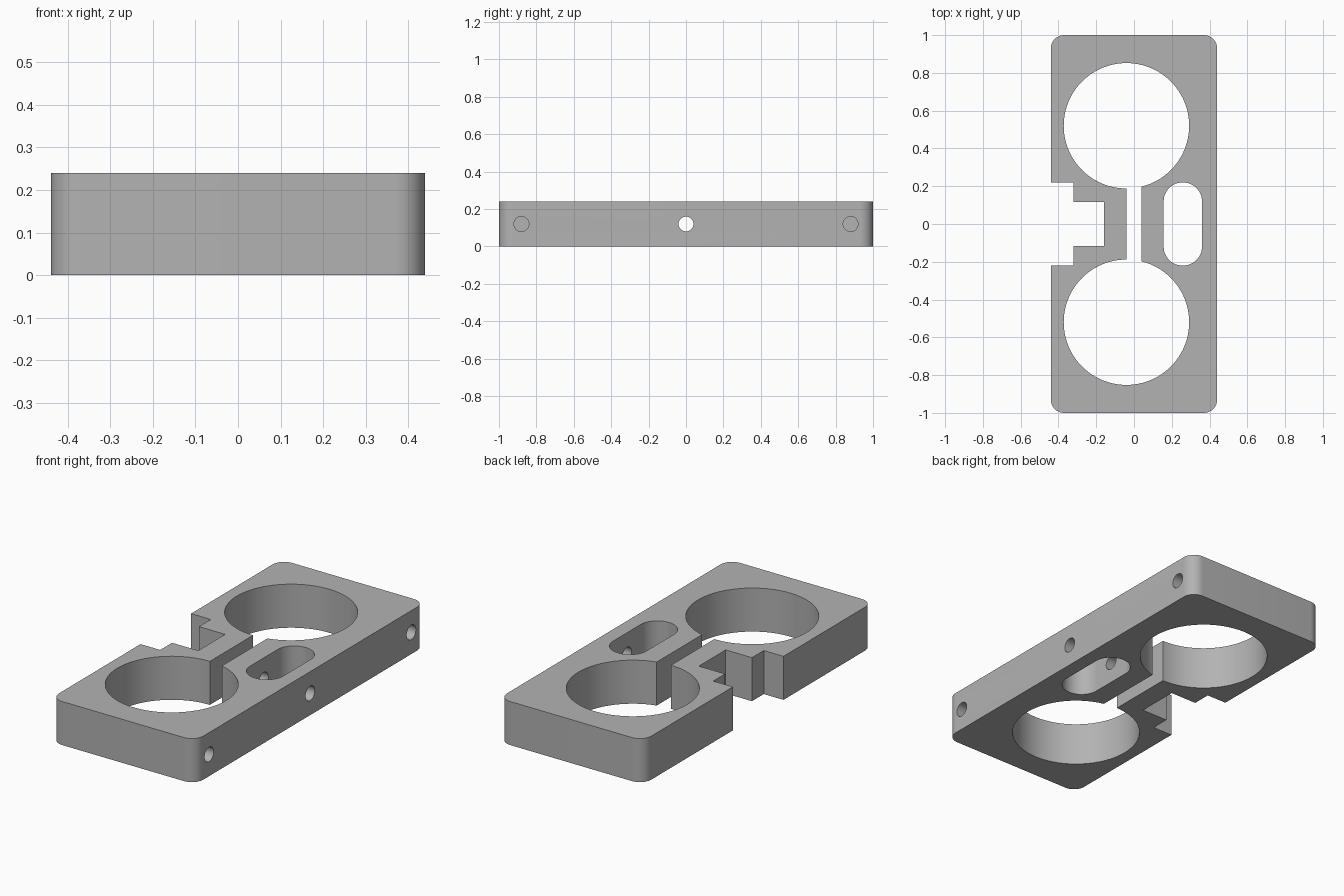
import bpy
import bmesh
import math
from mathutils import Matrix

cube = bpy.data.objects.get("Cube")
if cube:
    bpy.data.objects.remove(cube, do_unlink=True)

HEIGHT = 0.24
MID = HEIGHT / 2

grey = bpy.data.materials.new("plain grey")
grey.use_nodes = True
colour = (0.45, 0.45, 0.45, 1)
grey.diffuse_color = colour
grey.node_tree.nodes["Principled BSDF"].inputs["Base Color"].default_value = colour


def make_object(name, bm):
    bmesh.ops.recalc_face_normals(bm, faces=bm.faces)
    mesh = bpy.data.meshes.new(name)
    bm.to_mesh(mesh)
    bm.free()
    mesh.materials.append(grey)
    obj = bpy.data.objects.new(name, mesh)
    bpy.context.collection.objects.link(obj)
    return obj


def rounded_box(name, x0, x1, y0, y1, z0, z1, radius=0, segments=12):
    """Upright box whose vertical edges may be rounded."""
    bm = bmesh.new()
    size = Matrix.Diagonal((x1 - x0, y1 - y0, z1 - z0, 1))
    centre = Matrix.Translation(((x0 + x1) / 2, (y0 + y1) / 2, (z0 + z1) / 2))
    bmesh.ops.create_cube(bm, size=1, matrix=centre @ size)
    if radius:
        upright = [e for e in bm.edges
                   if abs(e.verts[0].co.z - e.verts[1].co.z) > 0.01]
        bmesh.ops.bevel(bm, geom=upright, offset=radius, segments=segments,
                        profile=0.5, affect='EDGES')
    return make_object(name, bm)


def cylinder(name, centre, radius, length, sides, along_x=False):
    bm = bmesh.new()
    turn = Matrix.Rotation(math.pi / 2 if along_x else 0, 4, 'Y')
    bmesh.ops.create_cone(bm, cap_ends=True, segments=sides, radius1=radius,
                          radius2=radius, depth=length,
                          matrix=Matrix.Translation(centre) @ turn)
    return make_object(name, bm)


# Main block with rounded corners
block = rounded_box("clamp_block", -0.44, 0.44, -1, 1, 0, HEIGHT, 0.07)

# Gap joining the bores, stepped side notch and rounded slot
cutters = [
    rounded_box("gap_cutter", -0.04, 0.04, -0.4, 0.4, -0.1, 0.4),
    rounded_box("wide_notch_cutter", -0.6, -0.32, -0.22, 0.22, -0.1, 0.4),
    rounded_box("deep_notch_cutter", -0.5, -0.16, -0.117, 0.117, -0.1, 0.4),
    rounded_box("slot_cutter", 0.157, 0.36, -0.22, 0.22, -0.1, 0.4, 0.1),
    cylinder("cross_hole_cutter", (0, 0, MID), 0.04, 1.2, 32, True),
]

# Large bores and blind side holes, mirrored front to back
for side in (-1, 1):
    cutters.append(cylinder("bore_cutter", (-0.04, side * 0.52, MID), 0.332, 0.6, 96))
    cutters.append(cylinder("side_hole_cutter", (0.34, side * 0.88, MID), 0.04, 0.4, 32, True))

bpy.context.view_layer.objects.active = block
for cutter in cutters:
    cutter.hide_render = True
    cut = block.modifiers.new(cutter.name, 'BOOLEAN')
    cut.operation = 'DIFFERENCE'
    cut.solver = 'EXACT'
    cut.object = cutter
    bpy.ops.object.modifier_apply(modifier=cut.name)
    bpy.data.objects.remove(cutter, do_unlink=True)

# Smooth walls, sharp rims
bpy.ops.object.select_all(action='DESELECT')
block.select_set(True)
bpy.ops.object.shade_smooth_by_angle(angle=math.radians(30))
